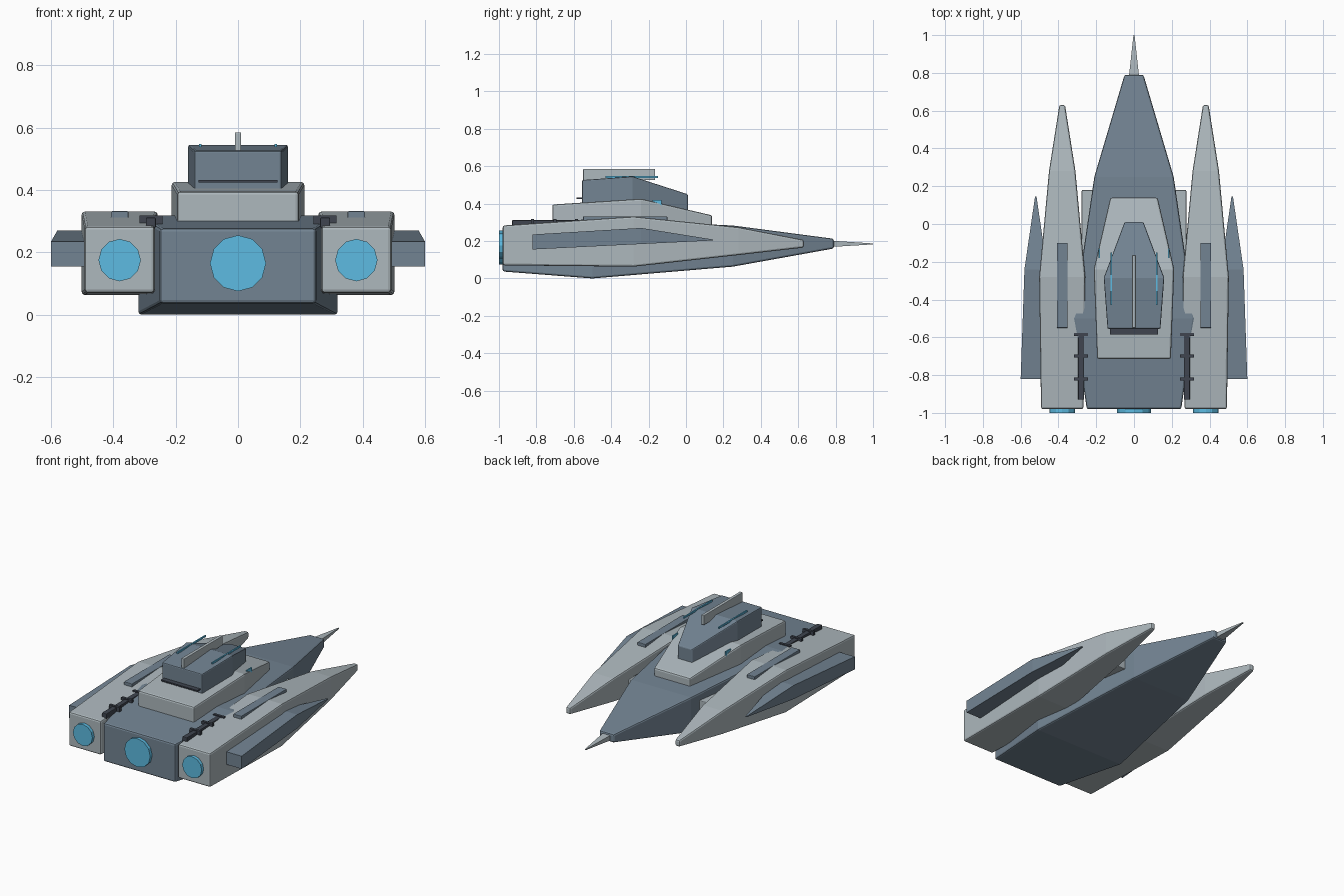
import bpy, bmesh, math

if "Cube" in bpy.data.objects:
    bpy.data.objects.remove(bpy.data.objects["Cube"])


def mat(name, rgb):
    m = bpy.data.materials.new(name)
    m.diffuse_color = (*rgb, 1)
    m.use_nodes = True
    m.node_tree.nodes["Principled BSDF"].inputs["Base Color"].default_value = m.diffuse_color
    return m


DARK = mat("slate", (0.17, 0.23, 0.29))
LIGHT = mat("pale_grey", (0.42, 0.48, 0.51))
BLACK = mat("charcoal", (0.05, 0.06, 0.08))
GLOW = mat("engine_glow", (0.11, 0.50, 0.76))


def finish(name, bm, material, bevel):
    bmesh.ops.recalc_face_normals(bm, faces=bm.faces)
    me = bpy.data.meshes.new(name)
    bm.to_mesh(me)
    bm.free()
    me.materials.append(material)
    ob = bpy.data.objects.new(name, me)
    bpy.context.collection.objects.link(ob)
    if bevel:
        mod = ob.modifiers.new("bevel", 'BEVEL')
        mod.width = bevel
        mod.segments = 2
        mod.limit_method = 'ANGLE'
        mod.angle_limit = math.radians(40)
    return ob


def loft(name, material, sections, cx=0.0, bevel=0.01):
    """Rectangular sections (y, half width, bottom z, top z) joined along y."""
    bm = bmesh.new()
    rings = [[bm.verts.new((cx + sx * w, y, z))
              for sx, z in ((-1, z0), (1, z0), (1, z1), (-1, z1))]
             for y, w, z0, z1 in sections]
    for a, b in zip(rings, rings[1:]):
        for i in range(4):
            j = (i + 1) % 4
            bm.faces.new((a[i], a[j], b[j], b[i]))
    bm.faces.new(rings[0])
    bm.faces.new(rings[-1])
    return finish(name, bm, material, bevel)


def box(name, material, x, y, z, bevel=0.0):
    """Box from x, y, z ranges."""
    w = (x[1] - x[0]) / 2
    return loft(name, material, [(y[0], w, *z), (y[1], w, *z)],
                (x[0] + x[1]) / 2, bevel)


def engine(name, x, z, r):
    bm = bmesh.new()
    bmesh.ops.create_cone(bm, cap_ends=True, segments=12,
                          radius1=r, radius2=r, depth=0.03)
    ob = finish(name, bm, GLOW, 0)
    ob.rotation_euler.x = math.pi / 2
    ob.location = (x, -0.985, z)


# Central hull and nose spike
loft("main_hull", DARK, [(-0.98, 0.25, 0.037, 0.277), (-0.5, 0.32, 0.0, 0.319),
                         (0.25, 0.21, 0.063, 0.283), (0.79, 0.05, 0.16, 0.212)])
loft("nose_spike", LIGHT, [(0.77, 0.028, 0.168, 0.202),
                           (1.0, 0.003, 0.182, 0.187)], bevel=0)
engine("main_engine", 0, 0.165, 0.09)

# Stepped superstructure
loft("lower_deck", LIGHT, [(-0.715, 0.195, 0.28, 0.395), (-0.24, 0.213, 0.27, 0.426),
                           (0.14, 0.125, 0.27, 0.337)])
loft("upper_deck", DARK, [(-0.555, 0.14, 0.39, 0.526), (-0.285, 0.16, 0.38, 0.545),
                          (0.01, 0.05, 0.35, 0.45)], bevel=0.006)
box("dorsal_fin", LIGHT, (-0.01, 0.01), (-0.55, -0.165), (0.525, 0.585), 0.003)
box("rear_slot", BLACK, (-0.127, 0.127), (-0.585, -0.54), (0.424, 0.432))

# Paired parts
for s, side in ((-1, "left"), (1, "right")):
    def rng(a, b):
        return tuple(sorted((s * a, s * b)))

    loft(side + "_nacelle", LIGHT,
         [(-0.98, 0.112, 0.07, 0.283), (-0.28, 0.122, 0.063, 0.331),
          (0.28, 0.07, 0.125, 0.274), (0.63, 0.015, 0.165, 0.206)], s * 0.38)
    engine(side + "_engine", s * 0.38, 0.175, 0.068)
    loft(side + "_wing", DARK,
         [(-0.82, 0.08, 0.155, 0.235), (-0.24, 0.06, 0.184, 0.27),
          (0.145, 0.004, 0.203, 0.208)], s * 0.52, 0)
    box(side + "_nacelle_panel", DARK, rng(0.352, 0.408), (-0.55, -0.1),
        (0.305, 0.332), 0.003)
    box(side + "_pylon", LIGHT, rng(0.1, 0.277), (-0.42, 0.18), (0.15, 0.24), 0.005)
    box(side + "_light_strip", GLOW, rng(0.117, 0.125), (-0.43, -0.15), (0.538, 0.548))
    box(side + "_deck_light", GLOW, rng(0.181, 0.188), (-0.18, -0.13), (0.39, 0.42))
    # Conduit with clamps
    box(side + "_conduit", BLACK, rng(0.264, 0.296), (-0.93, -0.47), (0.278, 0.312), 0.004)
    for i, y in enumerate((-0.585, -0.70, -0.82)):
        box(f"{side}_clamp_{i + 1}", BLACK, rng(0.243, 0.317),
            (y - 0.008, y + 0.008), (0.29, 0.318))
